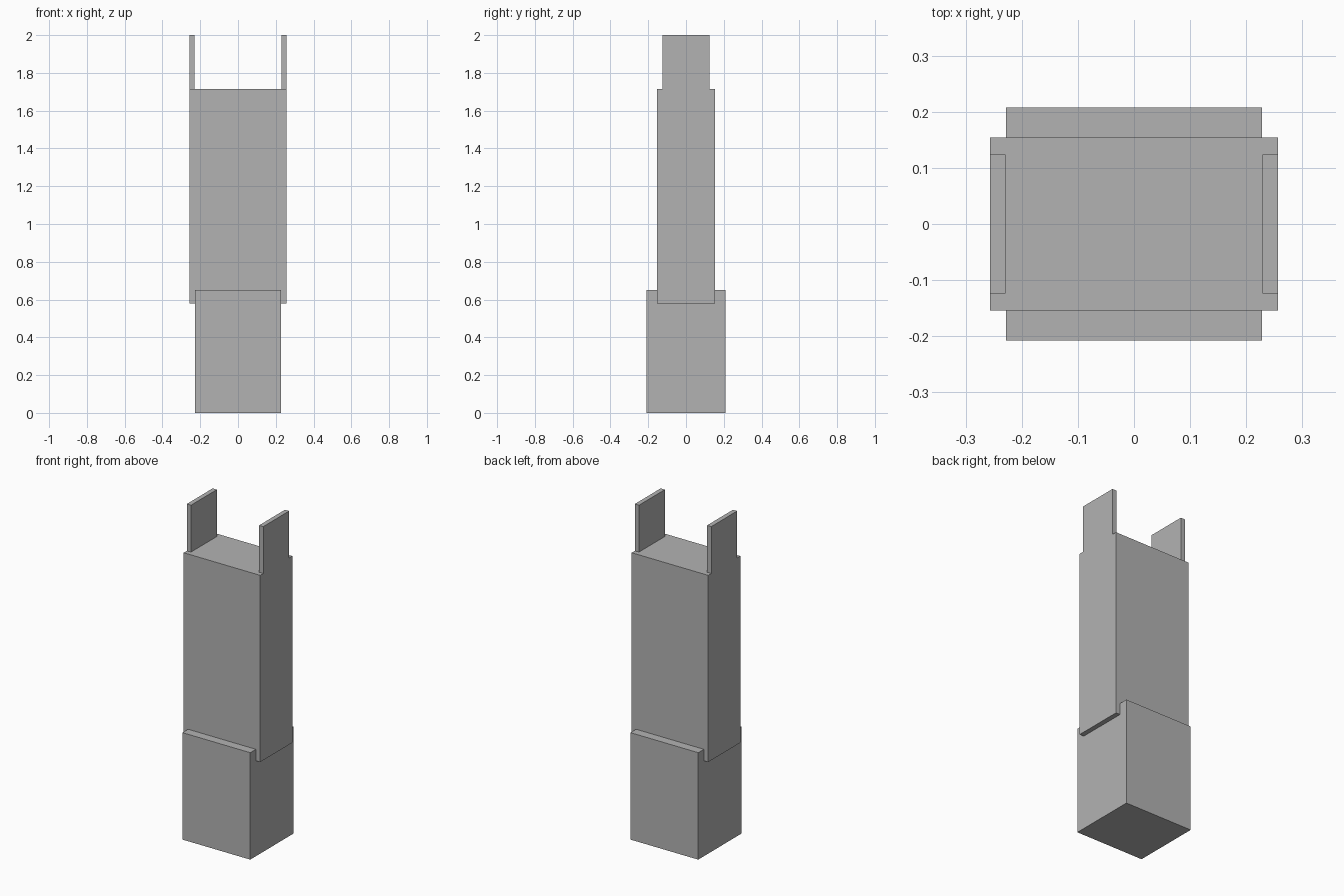
import bpy
import bmesh
from mathutils import Vector

cube = bpy.data.objects.get("Cube")
if cube:
    bpy.data.objects.remove(cube, do_unlink=True)

grey = bpy.data.materials.new("plain_grey")
grey.use_nodes = True
colour = (0.45, 0.45, 0.45, 1)
grey.diffuse_color = colour
grey.node_tree.nodes["Principled BSDF"].inputs["Base Color"].default_value = colour


def box(name, low, high):
    """Flat-shaded box between two opposite corners."""
    low, high = Vector(low), Vector(high)
    bm = bmesh.new()
    bmesh.ops.create_cube(bm, size=1)
    bmesh.ops.scale(bm, vec=high - low, verts=bm.verts)
    bmesh.ops.translate(bm, vec=(low + high) / 2, verts=bm.verts)
    mesh = bpy.data.meshes.new(name)
    bm.to_mesh(mesh)
    bm.free()
    mesh.materials.append(grey)
    obj = bpy.data.objects.new(name, mesh)
    bpy.context.collection.objects.link(obj)
    return obj


half_width = 0.257
shaft_top = 1.715

# Deep base block
box("base_block", (-0.228, -0.208, 0), (0.228, 0.208, 0.65))

# Wider, shallower shaft that overhangs the base at the sides
box("shaft", (-half_width, -0.154, 0.58), (half_width, 0.154, shaft_top))

# Thin upright plates flush with the shaft sides
for name, inner, outer in (("left_plate", 0.229, half_width),
                           ("right_plate", -half_width, -0.229)):
    box(name, (inner, -0.124, shaft_top), (outer, 0.124, 2))
